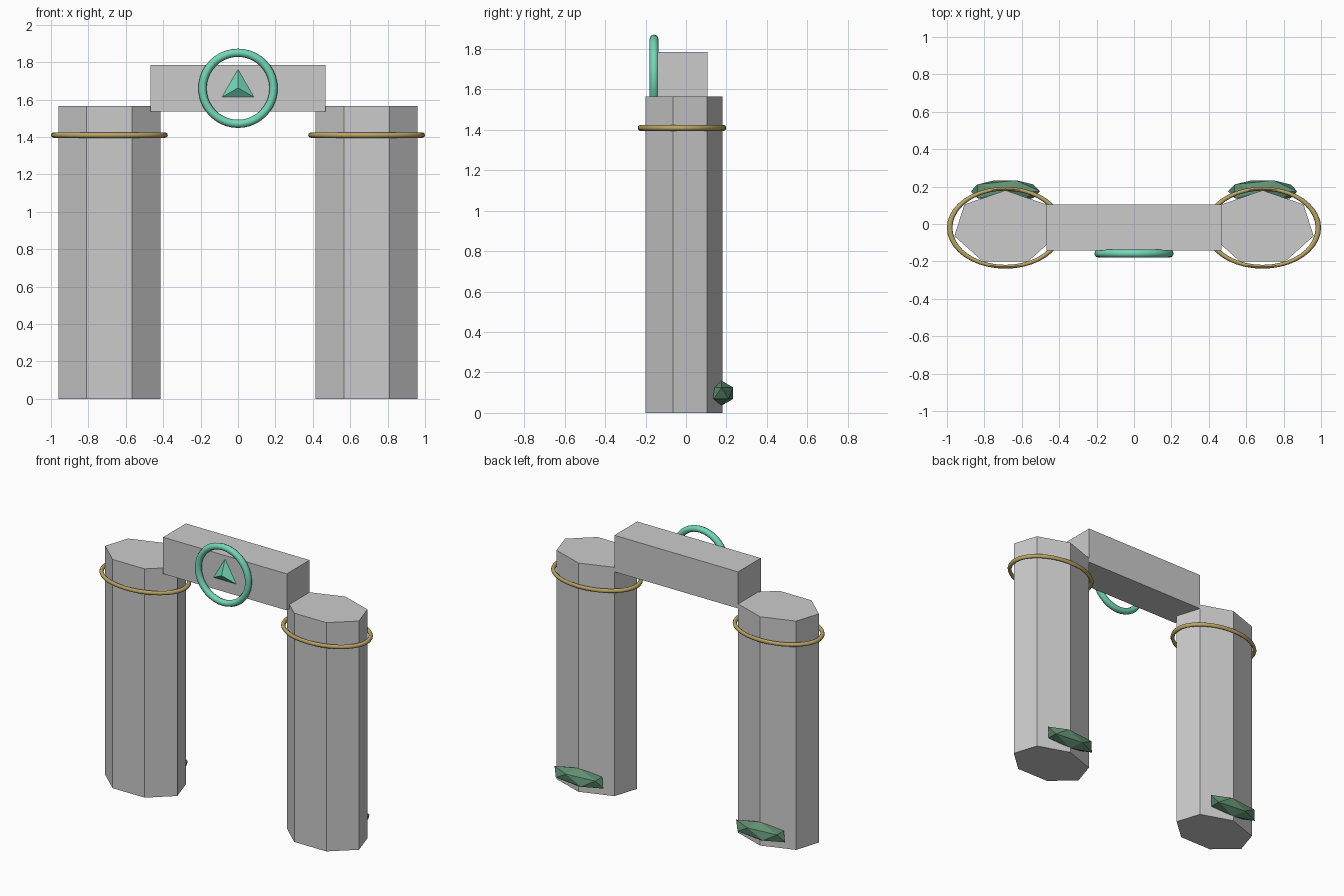
import bpy
from math import radians, pi

if "Cube" in bpy.data.objects:
    bpy.data.objects.remove(bpy.data.objects["Cube"])


def material(name, rgb):
    m = bpy.data.materials.new(name)
    m.diffuse_color = (*rgb, 1)
    m.use_nodes = True
    m.node_tree.nodes["Principled BSDF"].inputs["Base Color"].default_value = m.diffuse_color
    return m


brass = material("brass", (0.50, 0.38, 0.13))
jade = material("jade", (0.17, 0.68, 0.48))
moss = material("moss", (0.12, 0.28, 0.17))


def finish(name, scale=(1, 1, 1), mat=None, smooth=False):
    ob = bpy.context.object
    ob.name = name
    ob.scale = scale
    bpy.ops.object.transform_apply(location=False, rotation=True, scale=True)
    if mat:
        ob.data.materials.append(mat)
    if smooth:
        bpy.ops.object.shade_smooth_by_angle(angle=radians(60))
    return ob


for side, x in (("left", -0.6875), ("right", 0.6875)):
    # seven-sided pillar, one corner pointing to the back
    bpy.ops.mesh.primitive_cylinder_add(vertices=7, radius=1, depth=1.565,
                                        location=(x, -0.02, 0.7825))
    finish(side + "_pillar", (0.28, 0.2, 1))

    # oval band near the pillar top
    bpy.ops.mesh.primitive_torus_add(major_radius=0.298, minor_radius=0.0145,
                                     major_segments=40, minor_segments=8,
                                     location=(x, -0.02, 1.41))
    finish(side + "_band", (1, 0.7, 1), brass, True)

    # faceted moss clump at the back of the foot
    bpy.ops.mesh.primitive_ico_sphere_add(subdivisions=1, radius=1,
                                          location=(x, 0.175, 0.0975))
    finish(side + "_moss_clump", (0.207, 0.069, 0.0625), moss)

# lintel bridging the pillars
bpy.ops.mesh.primitive_cube_add(size=1, location=(0, -0.0175, 1.66))
finish("lintel", (0.936, 0.246, 0.25))

# upright ring on the lintel front
bpy.ops.mesh.primitive_torus_add(major_radius=0.19, minor_radius=0.022,
                                 major_segments=40, minor_segments=8,
                                 location=(0, -0.158, 1.66),
                                 rotation=(pi / 2, 0, 0))
finish("emblem_ring", mat=jade, smooth=True)

# three-sided pyramid inside the ring, pointing forward
bpy.ops.mesh.primitive_cone_add(vertices=3, radius1=0.106, radius2=0, depth=0.04,
                                location=(0, -0.158, 1.662),
                                rotation=(pi / 2, 0, 0))
finish("emblem_point", mat=jade)
